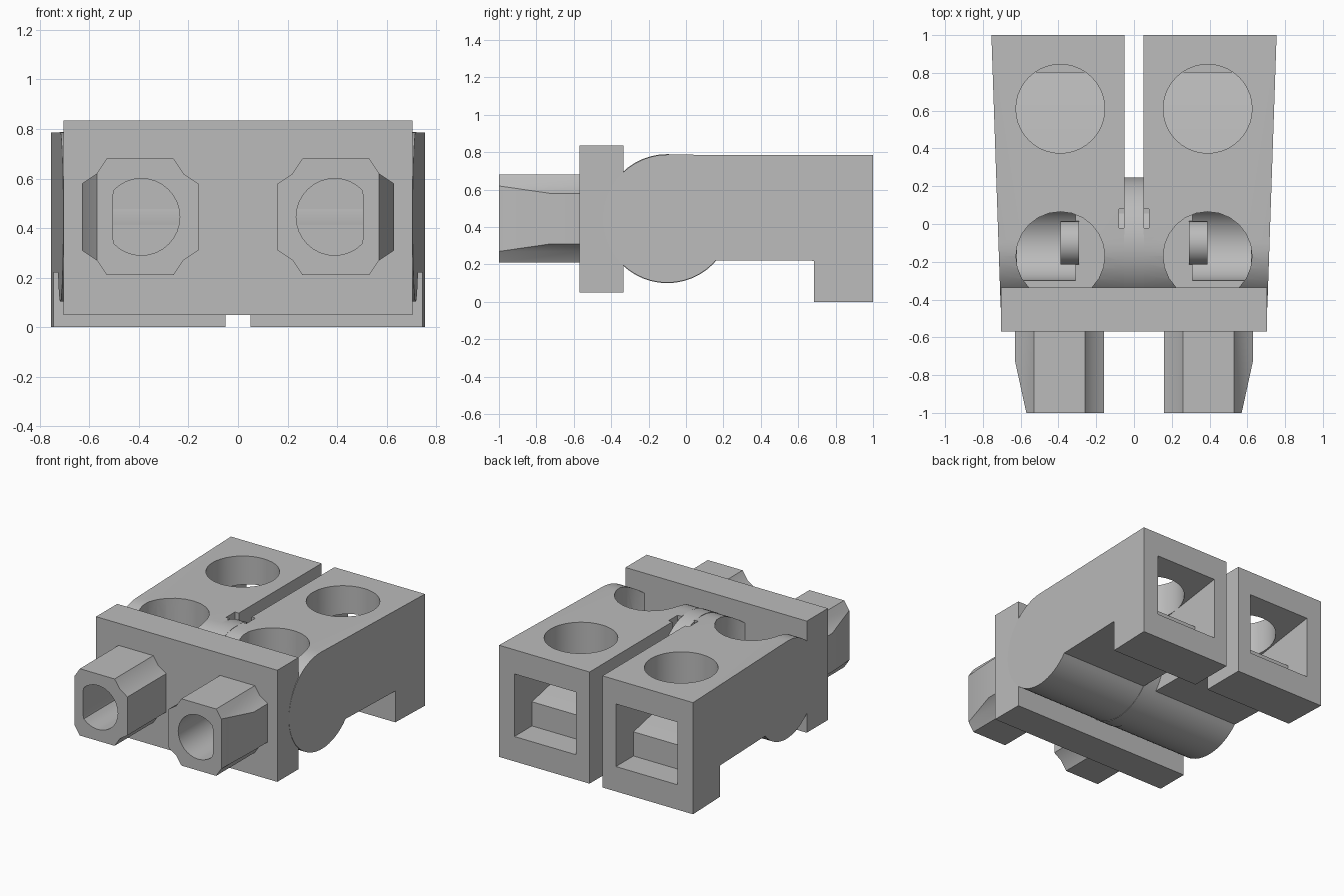
import bpy, bmesh, math
from mathutils import Vector

cube = bpy.data.objects.get("Cube")
if cube:
    bpy.data.objects.remove(cube, do_unlink=True)

grey = bpy.data.materials.new("plain grey")
grey.use_nodes = True
COLOUR = (0.5, 0.5, 0.5, 1)
grey.diffuse_color = COLOUR
grey.node_tree.nodes["Principled BSDF"].inputs["Base Color"].default_value = COLOUR

AXIS_Y, AXIS_Z, BARREL = -0.10, 0.445, 0.342   # hinge axis and barrel radius
PORT_X = 0.39                                  # centre line of each side


def prism(name, points, axis, lo, hi):
    """Extrude a 2D outline along an axis: x takes (y,z), y takes (x,z), z takes (x,y)."""
    place = {"x": lambda p, d: (d, p[0], p[1]),
             "y": lambda p, d: (p[0], d, p[1]),
             "z": lambda p, d: (p[0], p[1], d)}[axis]
    bm = bmesh.new()
    a = [bm.verts.new(place(p, lo)) for p in points]
    b = [bm.verts.new(place(p, hi)) for p in points]
    bm.faces.new(a)
    bm.faces.new(b)
    n = len(points)
    for i in range(n):
        j = (i + 1) % n
        bm.faces.new((a[i], a[j], b[j], b[i]))
    bmesh.ops.recalc_face_normals(bm, faces=bm.faces)
    mesh = bpy.data.meshes.new(name)
    bm.to_mesh(mesh)
    bm.free()
    mesh.materials.append(grey)
    obj = bpy.data.objects.new(name, mesh)
    bpy.context.collection.objects.link(obj)
    return obj


def arc(cx, cy, r, start=0, end=360, n=40):
    full = end - start == 360
    steps = n if full else n - 1
    angles = [math.radians(start + (end - start) * i / steps) for i in range(n)]
    return [(cx + r * math.cos(t), cy + r * math.sin(t)) for t in angles]


def rect(x0, x1, y0, y1):
    return [(x0, y0), (x1, y0), (x1, y1), (x0, y1)]


def cut(obj, cutters):
    """Subtract each cutter, bake the result and drop the cutters."""
    for c in cutters:
        c.hide_render = True
        mod = obj.modifiers.new("cut", "BOOLEAN")
        mod.operation, mod.solver, mod.object = "DIFFERENCE", "EXACT", c
    bpy.context.view_layer.update()
    graph = bpy.context.evaluated_depsgraph_get()
    mesh = bpy.data.meshes.new_from_object(obj.evaluated_get(graph))
    obj.modifiers.clear()
    obj.data = mesh
    for c in cutters:
        bpy.data.objects.remove(c, do_unlink=True)


def mirrored(obj, name):
    """Copy an object to the -x side."""
    bm = bmesh.new()
    bm.from_mesh(obj.data)
    for v in bm.verts:
        v.co.x = -v.co.x
    bmesh.ops.reverse_faces(bm, faces=bm.faces)
    mesh = bpy.data.meshes.new(name)
    bm.to_mesh(mesh)
    bm.free()
    if not mesh.materials:
        mesh.materials.append(grey)
    copy = bpy.data.objects.new(name, mesh)
    bpy.context.collection.objects.link(copy)
    return copy


parts = []

# Housing: rounded hinge end, flat top and a foot at the back
outline = arc(AXIS_Y, AXIS_Z, BARREL, 90, 319, 40)
outline += [(0.685, 0.22), (0.685, 0), (1, 0), (1, 0.785)]
housing = prism("left_housing", outline, "x", 0.05, 0.755)
for v in housing.data.vertices:
    if v.co.x > 0.5:
        v.co.x = 0.755 - 0.034 * (1 - v.co.y)

# Rear socket with a stepped floor that narrows inwards, and round openings on top
socket = [(1.1, 0.175), (0.805, 0.175), (0.805, 0.345), (0.6, 0.39), (0.375, 0.42),
          (0.375, 0.52), (1, 0.615), (1.1, 0.615)]
cut(housing, [
    prism("socket_cutter", socket, "x", 0.155, 0.635),
    prism("rear_hole_cutter", arc(PORT_X, 0.61, 0.235), "z", 0.445, 1),
    prism("front_hole_cutter", arc(PORT_X, -0.17, 0.235, n=24), "z", 0.445, 1),
    prism("chamber_cutter", arc(AXIS_Y, AXIS_Z, 0.2), "x", 0.31, 0.62),
    prism("notch_cutter", rect(-0.08, 0.08, -0.02, 0.08), "z", 0.70, 1),
])
parts += [housing, mirrored(housing, "right_housing")]

# Pin stub inside each hinge chamber
pin = prism("left_pin", arc(AXIS_Y, AXIS_Z, 0.115), "x", 0.29, PORT_X)
parts += [pin, mirrored(pin, "right_pin")]

# Centre hub that joins both housings
parts.append(prism("centre_hub", arc(AXIS_Y, AXIS_Z, 0.345, n=48), "x", -0.052, 0.052))
parts.append(prism("hub_shoulder", arc(AXIS_Y, AXIS_Z, 0.3), "x", -0.08, 0.08))

# Bore shape: a circle flattened on its outer side
bore = [(min(x, 0.505), z) for x, z in arc(PORT_X, AXIS_Z, 0.155, n=32)]

# Front plate
plate = prism("front_plate", rect(-0.705, 0.705, 0.05, 0.835), "y", -0.57, -0.335)
cut(plate, [prism("plate_bore_left", bore, "y", -0.7, -0.44),
            prism("plate_bore_right", [(-x, z) for x, z in bore], "y", -0.7, -0.44)])
parts.append(plate)

# Plug: square tube with scooped corners and a bevelled outer side
quarter = [(0.235, 0.135), (0.175, 0.175), (0.135, 0.235)]
section = quarter + [(-x, z) for x, z in reversed(quarter)]
section += [(x, -z) for x, z in reversed(section)]
plug = prism("left_plug", [(0.395 + x, AXIS_Z + z) for x, z in section], "y", -1, -0.56)
bevel = rect(0.57, 0.8, -1, -0.725)
bevel = [(0.57, -1), (0.63, -0.725), (0.8, -0.725), (0.8, -1.1), (0.548, -1.1)]
cut(plug, [prism("bevel_cutter", bevel, "z", 0, 1),
           prism("plug_bore_cutter", bore, "y", -1.2, -0.4)])
parts += [plug, mirrored(plug, "right_plug")]

# Smooth the curved walls, keep edges crisp
bpy.ops.object.select_all(action="DESELECT")
for obj in parts:
    obj.select_set(True)
bpy.context.view_layer.objects.active = parts[0]
bpy.ops.object.shade_smooth_by_angle(angle=math.radians(25))
